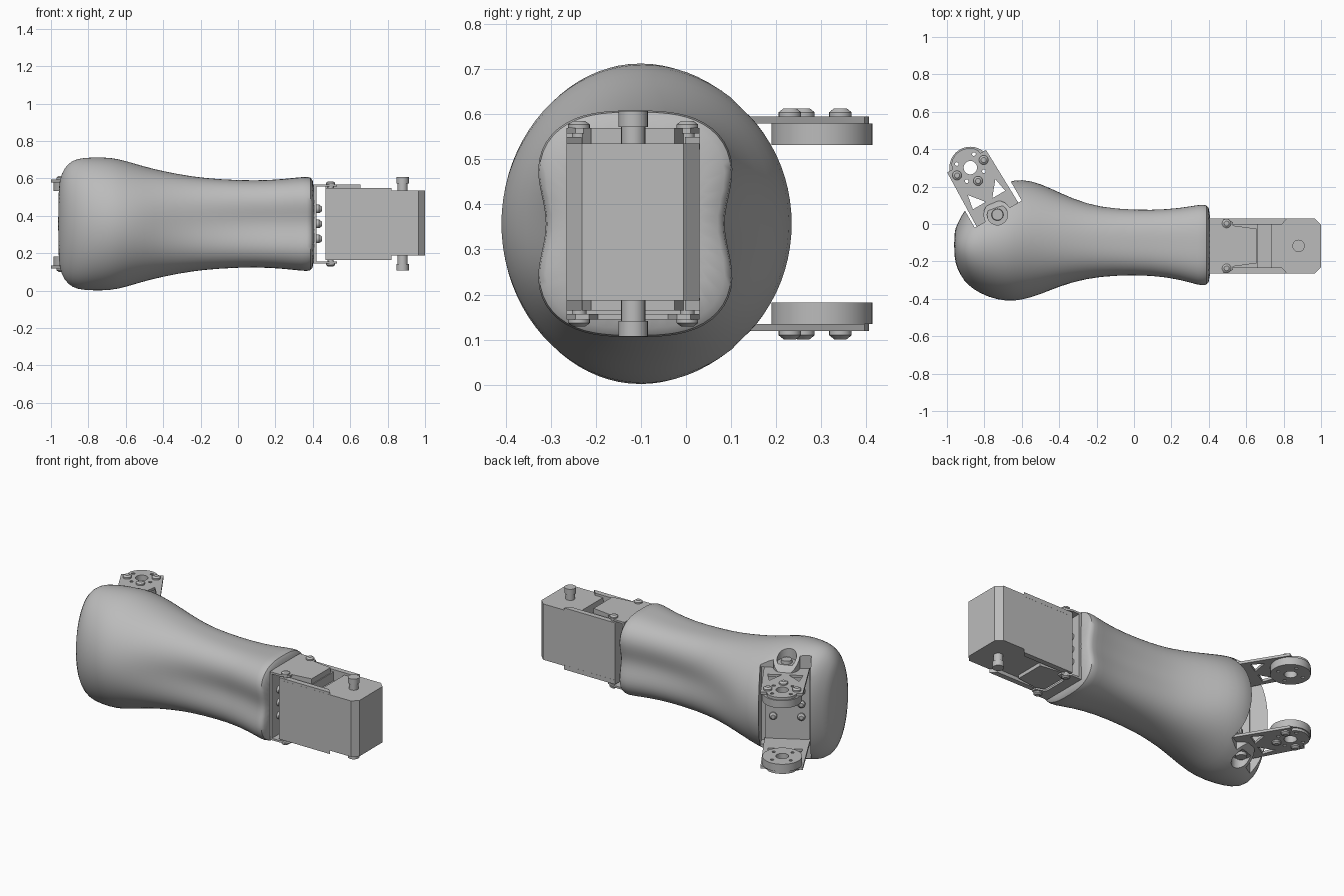
import bpy, bmesh
from math import pi, cos, sin, exp, radians
from mathutils import Vector

if "Cube" in bpy.data.objects:
    bpy.data.objects.remove(bpy.data.objects["Cube"], do_unlink=True)

grey = bpy.data.materials.new("plain_grey")
grey.use_nodes = True
grey.diffuse_color = (0.5, 0.5, 0.5, 1)
for node in grey.node_tree.nodes:
    if node.type == 'BSDF_PRINCIPLED':
        node.inputs["Base Color"].default_value = (0.5, 0.5, 0.5, 1)

ZC = 0.357                      # mid height, everything mirrors about it
YC = -0.117                     # servo centre line
PIVOT = Vector((-0.73, 0.05))   # hinge of the angled bracket
U = Vector((cos(radians(120)), sin(radians(120))))
V = Vector((U.y, -U.x))


def finish(name, bm):
    bmesh.ops.recalc_face_normals(bm, faces=bm.faces[:])
    mesh = bpy.data.meshes.new(name)
    bm.to_mesh(mesh)
    bm.free()
    obj = bpy.data.objects.new(name, mesh)
    bpy.context.collection.objects.link(obj)
    mesh.materials.append(grey)
    return obj


def activate(obj):
    bpy.ops.object.select_all(action='DESELECT')
    obj.select_set(True)
    bpy.context.view_layer.objects.active = obj


def smooth(obj, angle=35):
    activate(obj)
    bpy.ops.object.shade_smooth_by_angle(angle=radians(angle))
    return obj


def prism(name, pts, z0, z1):
    bm = bmesh.new()
    low = [bm.verts.new((p[0], p[1], z0)) for p in pts]
    high = [bm.verts.new((p[0], p[1], z1)) for p in pts]
    bm.faces.new(low)
    bm.faces.new(high)
    for i in range(len(pts)):
        j = (i + 1) % len(pts)
        bm.faces.new((low[i], low[j], high[j], high[i]))
    return finish(name, bm)


def box(name, x0, x1, y0, y1, z0, z1):
    return prism(name, [(x0, y0), (x1, y0), (x1, y1), (x0, y1)], z0, z1)


def peg(name, a, b, r0, r1=None, sides=20):
    a, b = Vector(a), Vector(b)
    bm = bmesh.new()
    bmesh.ops.create_cone(bm, cap_ends=True, segments=sides, radius1=r0,
                          radius2=r0 if r1 is None else r1, depth=(b - a).length)
    bm.transform((b - a).to_track_quat('Z', 'Y').to_matrix().to_4x4())
    bmesh.ops.translate(bm, verts=bm.verts[:], vec=(a + b) / 2)
    return smooth(finish(name, bm))


def cut(obj, *cutters):
    for c in cutters:
        c.hide_render = True
        m = obj.modifiers.new("cut", 'BOOLEAN')
        m.operation, m.solver, m.object = 'DIFFERENCE', 'EXACT', c
    activate(obj)
    bpy.ops.object.convert(target='MESH')
    for c in cutters:
        bpy.data.objects.remove(c, do_unlink=True)


def screw(name, a, direction, r, h):
    a, d = Vector(a), Vector(direction)
    peg(name + "_rim", a, a + d * h * 0.5, r)
    peg(name + "_dome", a + d * h * 0.5, a + d * h, r, r * 0.55)


def uv(u, v):
    return PIVOT + U * u + V * v


def uvz(u, v, h):
    p = uv(u, v)
    return (p.x, p.y, ZC + h)


# Shell: lofted sections (x, y low, y high, half height)
stations = [
    (-0.962, -.18, -.04, .2), (-.945, -.24, .0, .27), (-.91, -.305, .07, .325),
    (-.86, -.35, .125, .352), (-.78, -.393, .18, .357), (-.68, -.415, .227, .357),
    (-.6, -.408, .242, .338), (-.5, -.38, .22, .307), (-.4, -.34, .175, .282),
    (-.25, -.3, .115, .253), (-.1, -.283, .088, .238), (.1, -.28, .08, .23),
    (.25, -.305, .092, .24), (.35, -.337, .112, .252), (.39, -.337, .112, .252),
    (.41, -.31, .085, .225)]
RING = 40
bm = bmesh.new()
rings = []
for x, lo, hi, hz in stations:
    t = min(1, max(0, (x + 0.55) / 0.6))
    power, waist = 2 + t, 0.17 * t
    ring = []
    for i in range(RING):
        a = 2 * pi * i / RING
        c, s = cos(a), sin(a)
        k = (abs(c) ** power + abs(s) ** power) ** (-1 / power)
        y = c * k * (1 + 0.06 * t) * (1 - waist * exp(-(s * k / 0.42) ** 2))
        ring.append(bm.verts.new((x, (lo + hi) / 2 + y * (hi - lo) / 2, ZC + s * k * hz)))
    rings.append(ring)
for r0, r1 in zip(rings, rings[1:]):
    for i in range(RING):
        j = (i + 1) % RING
        bm.faces.new((r0[i], r0[j], r1[j], r1[i]))
bm.faces.new(rings[0])
bm.faces.new(rings[-1])
shell = finish("limb_shell", bm)
sub = shell.modifiers.new("round", 'SUBSURF')
sub.levels = sub.render_levels = 1

# Bracket recess with a rounded tongue left around the hinge hole
tongue = [uv(0.075 * sin(pi * i / 12), -0.075 * cos(pi * i / 12)) for i in range(13)]
outline = [uv(0, -0.14)] + tongue + [uv(0, 0.15), uv(0.5, 0.15), uv(0.5, -0.14)]
recess = prism("recess_cutter", outline, -0.2, 0.9)
pocket = prism("pocket_cutter", [uv(-.06, -.138), uv(-.06, .148), uv(.45, .148), uv(.45, -.138)],
               ZC - 0.24, ZC + 0.24)
holes = [peg("hole_cutter", uvz(0, 0, s * 0.275), uvz(0, 0, s * 0.5), 0.055, sides=32)
         for s in (1, -1)]
cut(shell, recess, pocket, *holes)
smooth(shell, 40)

# Angled bracket: wall, two arms, round horns and screws
HUB = 0.29
prism("bracket_wall", [uv(-.055, -.125), uv(-.055, .125), uv(-.042, .125), uv(-.042, -.125)],
      ZC - 0.236, ZC + 0.236)
for v in (-0.08, 0.08):
    for h in (-0.08, 0, 0.08):
        screw("wall_screw", uvz(-.042, v, h), (U.x, U.y, 0), 0.022, 0.02)
for s, side in ((1, "upper"), (-1, "lower")):
    end = [uv(HUB + 0.04 + 0.065 * sin(pi * i / 12), 0.085 * cos(pi * i / 12))
           for i in range(13)]
    arm = prism(side + "_bracket_arm",
                [uv(-.05, -.13), uv(-.05, .13), uv(HUB + .04, .12)] + end + [uv(HUB + .04, -.12)],
                *sorted((ZC + s * 0.222, ZC + s * 0.238)))
    horn = peg(side + "_horn", uvz(HUB, 0, s * .175), uvz(HUB, 0, s * .222), 0.112, sides=48)
    z0, z1 = 0.0, 0.9
    windows = [prism("window_cutter", [uv(.09, k * .02), uv(.09, k * .1), uv(.17, k * .085)], z0, z1)
               for k in (1, -1)]
    for target, extra in ((arm, windows), (horn, [])):
        bores = [peg("bore_cutter", uvz(HUB, 0, -.5), uvz(HUB, 0, .5), 0.036, sides=24)]
        for i in range(4):
            a = pi / 4 + i * pi / 2
            u, v = HUB + 0.075 * sin(a), 0.075 * cos(a)
            bores.append(peg("bore_cutter", uvz(u, v, -.5), uvz(u, v, .5), 0.01, sides=10))
        cut(target, *bores, *extra)
    smooth(horn)
    for u, v in ((HUB, .082), (HUB, -.082), (HUB - .082, 0)):
        screw(side + "_horn_screw", uvz(u, v, s * .238), (0, 0, s), 0.025, 0.018)
    peg(side + "_hinge_screw", uvz(0, 0, s * .235), uvz(0, 0, s * .295), 0.036, 0.03)

# Servo: chamfered case with a slot across the top
Y0, Y1, C = -0.265, 0.03, 0.035
case = prism("servo_case", [(.468, Y0), (1 - C, Y0), (1, Y0 + C), (1, Y1 - C), (1 - C, Y1),
                            (.468, Y1)], 0.187, 0.535)
cut(case, box("slot_cutter", .66, .735, -.235, 0, .48, .7))
for s, side in ((1, "upper"), (-1, "lower")):
    def slab(name, pts, h0, h1):
        return prism(side + name, pts, *sorted((ZC + s * h0, ZC + s * h1)))

    # Raised cover, side rails and output shaft
    top = 0.212 if s > 0 else 0.192
    slab("_servo_cover", [(.468, -.235), (.655, -.21), (.655, -.025), (.468, 0)], .165, top)
    for k in (1, -1):
        edge, inner = YC + k * .1475, YC + k * .115
        slab("_servo_rail", [(.468, edge), (.82, edge), (.79, inner), (.468, inner)], .165, .192)
        # Mount screws
        screw(side + "_mount_screw", (.495, YC + k * .12, ZC + s * .212), (0, 0, s), 0.024, 0.016)
        peg(side + "_mount_post", (.495, YC + k * .12, ZC + s * .17),
            (.495, YC + k * .12, ZC + s * .212), 0.016)
    peg(side + "_shaft_collar", (.88, YC, ZC + s * .165), (.88, YC, ZC + s * .215), 0.027)
    peg(side + "_output_shaft", (.88, YC, ZC + s * .215), (.88, YC, ZC + s * .25), 0.033)
    # Mount flange joining the servo to the limb
    slab("_mount_flange", [(.408, Y0), (.47, Y0), (.53, Y0 + .02), (.53, Y0 + .05),
                           (.47, Y0 + .07), (.47, Y1 - .07), (.53, Y1 - .05),
                           (.53, Y1 - .02), (.47, Y1), (.408, Y1)], .2, .212)

# Mount back plate and its screws
box("mount_back_plate", .405, .42, Y0, Y1, ZC - .212, ZC + .212)
for y in (YC - 0.08, YC, YC + 0.08):
    for z in (ZC - 0.08, ZC, ZC + 0.08):
        screw("plate_screw", (.42, y, z), (1, 0, 0), 0.023, 0.028)
